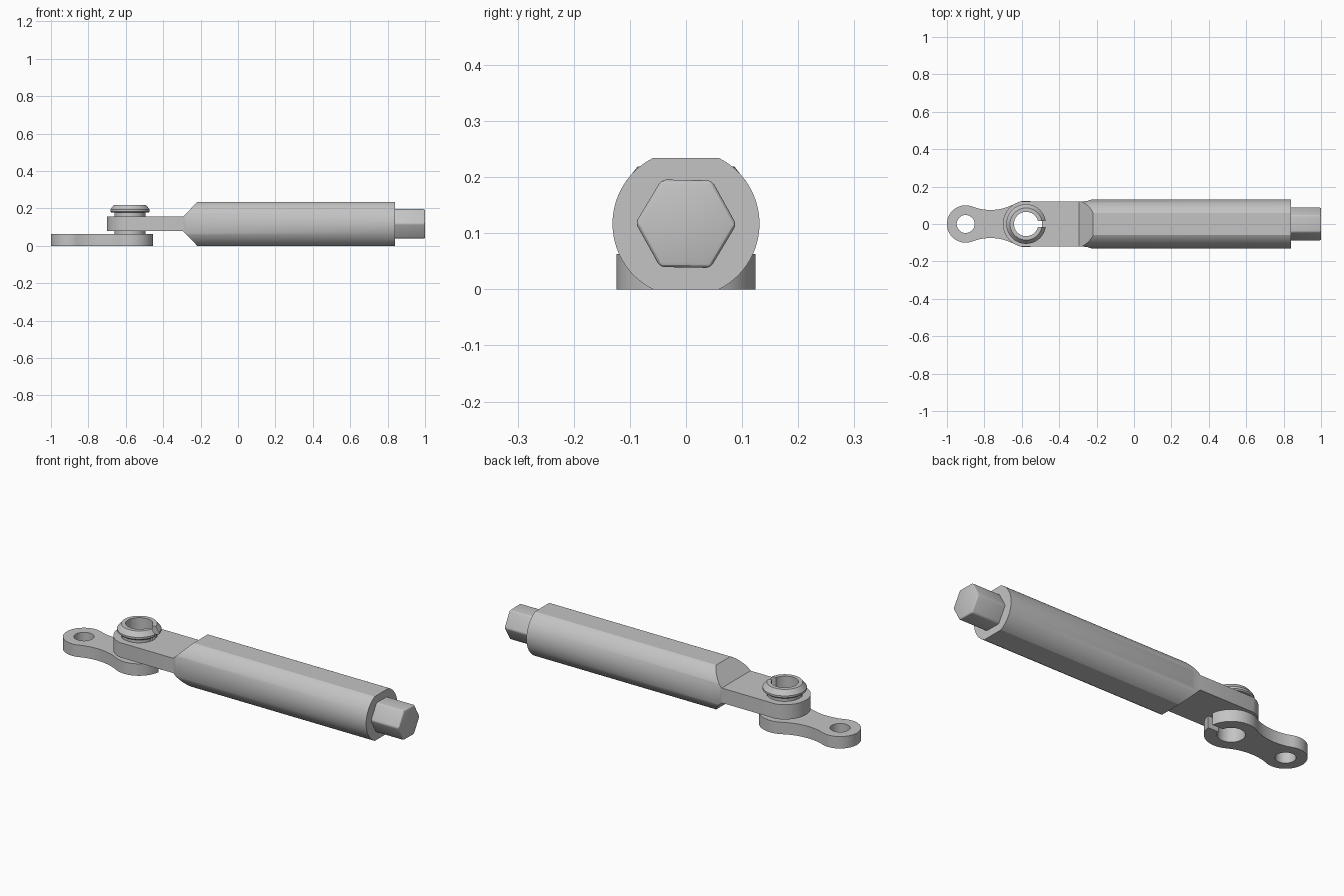
import bpy, bmesh, math

if "Cube" in bpy.data.objects:
    bpy.data.objects.remove(bpy.data.objects["Cube"], do_unlink=True)

metal = bpy.data.materials.new("light grey metal")
metal.use_nodes = True
GREY = (0.55, 0.55, 0.55, 1)
metal.diffuse_color = GREY
for node in metal.node_tree.nodes:
    if node.type == "BSDF_PRINCIPLED":
        node.inputs["Base Color"].default_value = GREY


def arc(cx, cy, r, start, end, n=32):
    """Points on an arc, angles in degrees."""
    angles = [math.radians(start + (end - start) * i / n) for i in range(n + 1)]
    return [(cx + r * math.cos(a), cy + r * math.sin(a)) for a in angles]


def circle(cx, cy, r, n=64, turn=0):
    return arc(cx, cy, r, turn, turn + 360, n)[:-1]


def finish(name, bm):
    bmesh.ops.recalc_face_normals(bm, faces=bm.faces)
    mesh = bpy.data.meshes.new(name)
    bm.to_mesh(mesh)
    bm.free()
    mesh.materials.append(metal)
    obj = bpy.data.objects.new(name, mesh)
    bpy.context.collection.objects.link(obj)
    return obj


def prism(name, outline, axis, lo, hi, bevel=0):
    """Extrude a flat outline along one axis."""
    place = {"x": lambda a, b, t: (t, a, b),
             "y": lambda a, b, t: (a, t, b),
             "z": lambda a, b, t: (a, b, t)}[axis]
    bm = bmesh.new()
    rings = [[bm.verts.new(place(a, b, t)) for a, b in outline] for t in (lo, hi)]
    for ring in rings:
        bm.faces.new(ring)
    n = len(outline)
    for i in range(n):
        j = (i + 1) % n
        bm.faces.new((rings[0][i], rings[0][j], rings[1][j], rings[1][i]))
    if bevel:
        bmesh.ops.bevel(bm, geom=bm.edges[:], offset=bevel, segments=3,
                        profile=0.5, affect="EDGES")
    return finish(name, bm)


def lathe(name, profile, cx, n=64):
    """Turn a profile of (radius, height) around an upright axis; ends on the axis."""
    bm = bmesh.new()
    verts = [bm.verts.new((cx + r, 0, z)) for r, z in profile]
    edges = [bm.edges.new(pair) for pair in zip(verts, verts[1:])]
    bmesh.ops.spin(bm, geom=verts + edges, cent=(cx, 0, 0), axis=(0, 0, 1),
                   angle=math.tau, steps=n)
    bmesh.ops.remove_doubles(bm, verts=bm.verts, dist=1e-5)
    return finish(name, bm)


def combine(obj, tool, operation):
    """Apply a boolean and discard the helper."""
    mod = obj.modifiers.new(operation.lower(), "BOOLEAN")
    mod.operation, mod.solver, mod.object = operation, "EXACT", tool
    bpy.context.view_layer.objects.active = obj
    bpy.ops.object.modifier_apply(modifier=mod.name)
    bpy.data.objects.remove(tool, do_unlink=True)


PIVOT, EYE = -0.577, -0.9        # joint and link eye, along x
MID = 0.117                      # height of the body axis

# Link plate: two rounded ends joined by a concave neck
neck_x, neck_r = -0.767, 0.267
neck_y = neck_r + 0.075
to_eye = math.degrees(math.atan2(neck_y, neck_x - EYE))
to_pivot = math.degrees(math.atan2(neck_y, neck_x - PIVOT))
half = (arc(PIVOT, 0, 0.124, 0, to_pivot)
        + arc(neck_x, neck_y, neck_r, to_pivot - 180, to_eye - 180, 20)[1:-1]
        + arc(EYE, 0, 0.1, to_eye, 180))
outline = half + [(x, -y) for x, y in half[-2:0:-1]]
link = prism("link_with_snap_pin", outline, "z", 0, 0.063)

# Snap pin with a tapered lip, rising from the link
pin = lathe("pin", [(0, 0.03), (0.083, 0.03), (0.083, 0.178), (0.1, 0.178),
                    (0.106, 0.184), (0.106, 0.194), (0.086, 0.219), (0, 0.219)], PIVOT)
combine(link, pin, "UNION")

# Bore, eye hole and the slit that lets the pin flex
combine(link, prism("bore", circle(PIVOT, 0, 0.065), "z", -0.1, 0.4), "DIFFERENCE")
combine(link, prism("eye_hole", circle(EYE, 0, 0.048), "z", -0.1, 0.4), "DIFFERENCE")
slit = [(PIVOT, -0.016), (-0.4, -0.016), (-0.4, 0.016), (PIVOT, 0.016)]
combine(link, prism("slit", slit, "z", -0.1, 0.4), "DIFFERENCE")

# Body and arm: a round bar trimmed by its plan and its side profile
body = prism("body_with_arm", circle(0, MID, 0.131, 96), "x", -0.9, 1)
upper = [(0.84, 0.15), (-0.2, 0.15), (-0.225, 0.131), (-0.25, 0.123), (-0.28, 0.12)]
plan = (upper + arc(PIVOT, 0, 0.124, 104.6, 255.4, 40)
        + [(x, -y) for x, y in reversed(upper)])
combine(body, prism("plan", plan, "z", -0.2, 0.5), "INTERSECT")
top = [(-0.95, 0.039), (-0.293, 0.039), (-0.218, MID), (1.1, MID)]
side = [(x, MID + h) for x, h in top] + [(x, MID - h) for x, h in reversed(top)]
combine(body, prism("side", side, "y", -0.3, 0.3), "INTERSECT")
combine(body, prism("arm_hole", circle(PIVOT, 0, 0.086), "z", -0.1, 0.4), "DIFFERENCE")

# Hexagonal drive end
hexagon = prism("hex_drive", circle(0, MID, 0.09, 6, -1), "x", 0.8, 1, bevel=0.008)

for obj in (link, body, hexagon):
    bpy.ops.object.select_all(action="DESELECT")
    obj.select_set(True)
    bpy.context.view_layer.objects.active = obj
    bpy.ops.object.shade_smooth_by_angle(angle=math.radians(25))
